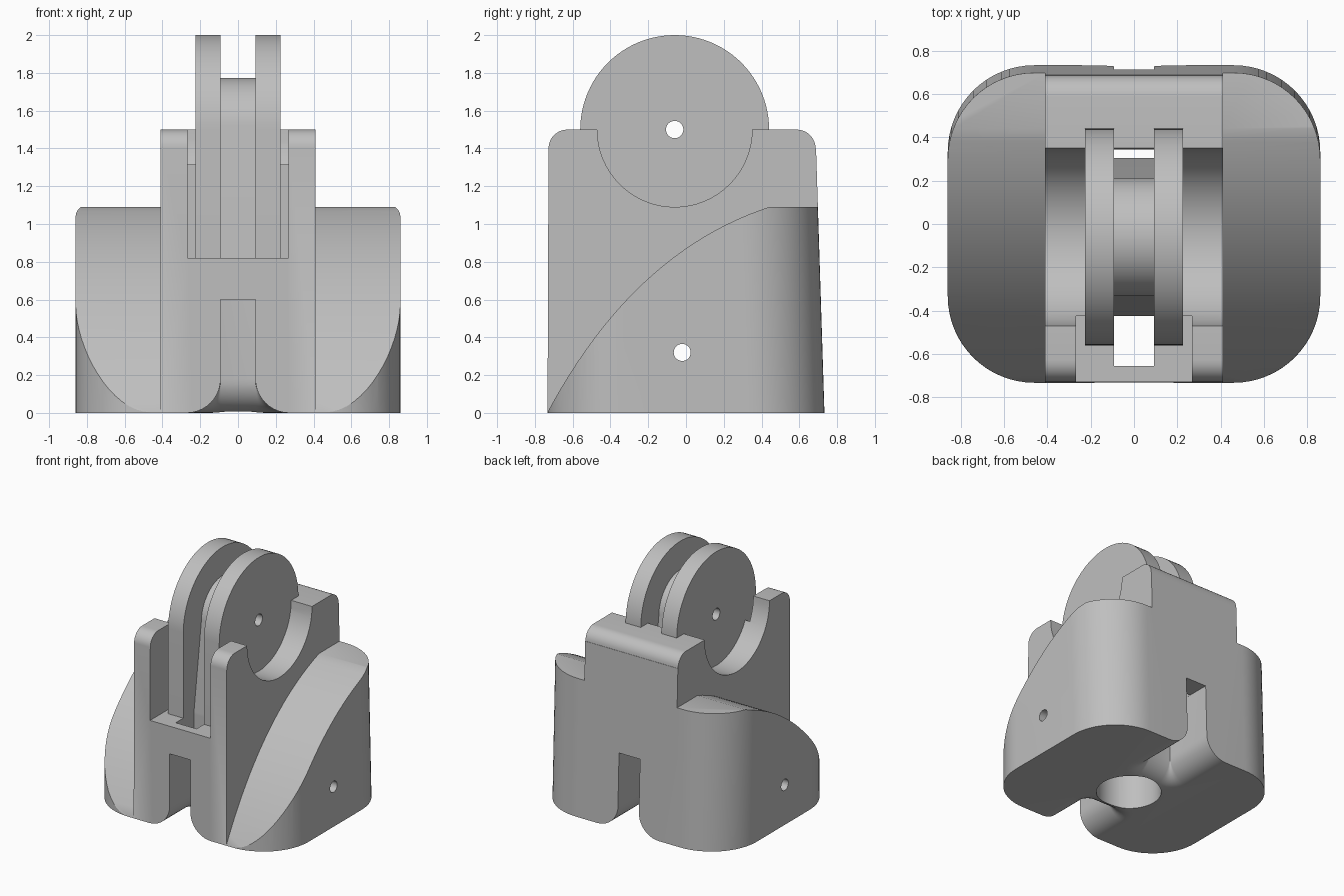
import bpy, bmesh
from math import sin, cos, pi, sqrt

old = bpy.data.objects.get("Cube")
if old:
    bpy.data.objects.remove(old)

grey = bpy.data.materials.new("light grey")
grey.use_nodes = True
grey.diffuse_color = (0.52, 0.52, 0.52, 1)
grey.node_tree.nodes["Principled BSDF"].inputs["Base Color"].default_value = (0.52, 0.52, 0.52, 1)

CY, CZ = -0.06, 1.5          # axis of the guide discs
SLOT = 0.092                 # half width of the cord groove


def loft(name, rings):
    """Closed solid through rings that have equal point counts."""
    bm = bmesh.new()
    loops = [[bm.verts.new(p) for p in ring] for ring in rings]
    n = len(loops[0])
    for a, b in zip(loops, loops[1:]):
        for i in range(n):
            j = (i + 1) % n
            bm.faces.new((a[i], a[j], b[j], b[i]))
    bm.faces.new(loops[0])
    bm.faces.new(loops[-1])
    bmesh.ops.recalc_face_normals(bm, faces=bm.faces)
    mesh = bpy.data.meshes.new(name)
    bm.to_mesh(mesh)
    bm.free()
    mesh.materials.append(grey)
    ob = bpy.data.objects.new(name, mesh)
    bpy.context.collection.objects.link(ob)
    return ob


def prism(name, profile, x0, x1):
    return loft(name, [[(x, y, z) for y, z in profile] for x in (x0, x1)])


def box(x, y0, y1, z0, z1):
    return prism("cutter", [(y0, z0), (y1, z0), (y1, z1), (y0, z1)], -x, x)


def arc(cx, cy, r, a0, a1, n):
    return [(cx + r * cos(a0 + (a1 - a0) * i / n), cy + r * sin(a0 + (a1 - a0) * i / n))
            for i in range(n + 1)]


def rod(y, z, r, n=32):
    return prism("cutter", arc(y, z, r, 0, 2 * pi, n)[:-1], -1, 1)


def combine(ob, other, operation="DIFFERENCE"):
    other.hide_render = True
    mod = ob.modifiers.new("combine", "BOOLEAN")
    mod.operation, mod.solver, mod.object = operation, "EXACT", other
    bpy.context.view_layer.objects.active = ob
    bpy.ops.object.modifier_apply(modifier=mod.name)
    bpy.data.objects.remove(other)


def finish(ob):
    bpy.ops.object.select_all(action="DESELECT")
    ob.select_set(True)
    bpy.context.view_layer.objects.active = ob
    bpy.ops.object.shade_smooth_by_angle(angle=0.5)


# Body: side shoulders with a swept front, plus the tall centre block
sweep = []
for i in range(25):
    t = i / 24
    a, b, c = (1 - t) ** 2, 2 * t * (1 - t), t * t
    sweep.append((-0.735 * a - 0.28 * b + 0.44 * c, 0.852 * b + 1.09 * c))
body = prism("body", [(0.9, -0.1), (-0.735, -0.1)] + sweep + [(0.9, 1.09)], -0.95, 0.95)
tower = [(0.9, -0.1), (0.9, 1.398)]
tower += arc(0.586, 1.4, 0.1, 0, pi / 2, 8) + arc(-0.628, 1.4, 0.1, pi / 2, pi, 8)
tower += [(-0.9, 1.398), (-0.9, -0.1)]
combine(body, prism("tower", tower, -0.41, 0.41), "UNION")


# Rounded plan with drafted front and back faces trims the body
def plan(front, back, z, r=0.4, x=0.86):
    pts = arc(x - r, back - r, r, 0, pi / 2, 16) + arc(r - x, back - r, r, pi / 2, pi, 16)
    pts += arc(r - x, front + r, r, pi, 1.5 * pi, 16) + arc(x - r, front + r, r, 1.5 * pi, 2 * pi, 16)
    return [(px, py, z) for px, py in pts]


combine(body, loft("column", [plan(-0.733, 0.733, 0), plan(-0.727, 0.682, 1.6)]), "INTERSECT")

# Scoop, front pocket and the groove between the discs
combine(body, rod(CY, CZ, 0.41, 64))
combine(body, box(0.267, -0.9, -0.425, 0.82, 1.7))
combine(body, box(SLOT, -0.43, 0.31, 0.82, 1.7))

# Vertical cord shafts
combine(body, box(SLOT, -0.655, -0.425, 0.3, 1.0))
combine(body, box(SLOT, 0.305, 0.535, 0.3, 1.3))
combine(body, box(SLOT, 0.3, 0.345, 1.2, 1.7))


# Cord slots in the front and back faces, flared at the foot
def slot_ring(z, d, side):
    w, inner = SLOT + d, -0.365 + d
    pts = [(-w, -0.84), (w, -0.84)]
    pts += arc(w - d, inner - d, d, 0, pi / 2, 6) + arc(d - w, inner - d, d, pi / 2, pi, 6)
    return [(x, CY + side * y, z) for x, y in pts]


FLARE = 0.18
for side in (1, -1):
    rings = [slot_ring(-0.05, FLARE, side)]
    for i in range(11):
        a = pi / 2 * i / 10
        rings.append(slot_ring(FLARE * (1 - cos(a)), max(FLARE * (1 - sin(a)), 0.001), side))
    rings.append(slot_ring(0.6, 0.001, side))
    combine(body, loft("slot", rings))

# Knot hole from below and the cross pin hole
hole = arc(0, CY, 0.24, 0, 2 * pi, 48)[:-1]
combine(body, loft("hole", [[(x, y, z) for x, y in hole] for z in (-0.1, 0.7)]))
combine(body, rod(-0.02, 0.32, 0.045))
finish(body)

# Guide discs with straight tails running down into the body
disc = arc(CY, CZ, 0.5, 0, pi, 48) + [(CY - 0.5, 0.81), (CY + 0.5, 0.81)]
for name, s in (("left_disc", 1), ("right_disc", -1)):
    ob = prism(name, disc, s * 0.092, s * 0.226)
    combine(ob, rod(CY, CZ, 0.046))
    finish(ob)

# Core that carries the cord between the discs
core = arc(CY, CZ, 0.273, 0, pi, 40) + [(-0.425, 0.82), (-0.425, 0.8), (0.305, 0.8), (0.305, 0.82)]
core_ob = prism("cord_core", core, -0.1, 0.1)
combine(core_ob, rod(CY, CZ, 0.046))
finish(core_ob)
